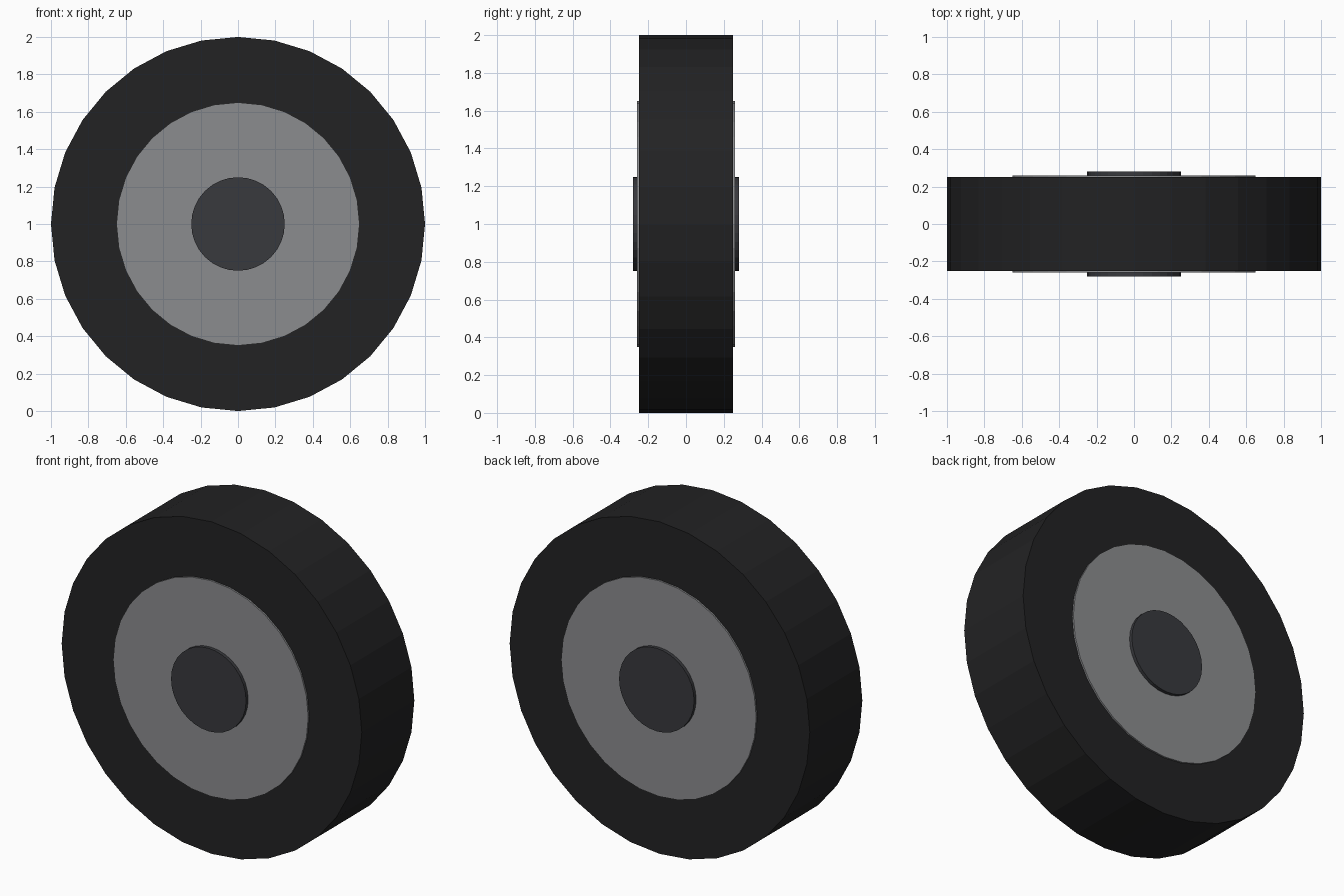
import bpy
from math import pi

if "Cube" in bpy.data.objects:
    bpy.data.objects.remove(bpy.data.objects["Cube"])

SIDES = 32


def disc(name, radius, width, color):
    """Flat-faced cylinder on the wheel axle, which runs along y."""
    bpy.ops.mesh.primitive_cylinder_add(
        vertices=SIDES, radius=radius, depth=width,
        location=(0, 0, 1), rotation=(pi / 2, 0, 0))
    obj = bpy.context.object
    obj.name = name
    bpy.ops.object.transform_apply(location=False, rotation=True, scale=False)
    mat = bpy.data.materials.new(name + "_color")
    mat.diffuse_color = (*color, 1)
    mat.use_nodes = True
    mat.node_tree.nodes["Principled BSDF"].inputs["Base Color"].default_value = mat.diffuse_color
    obj.data.materials.append(mat)
    return obj


# Rubber tire, metal rim and axle hub, each a little wider than the last
disc("tire", 1.0, 0.50, (0.016, 0.016, 0.017))
disc("rim", 0.65, 0.52, (0.26, 0.265, 0.275))
disc("hub", 0.25, 0.56, (0.04, 0.041, 0.047))
